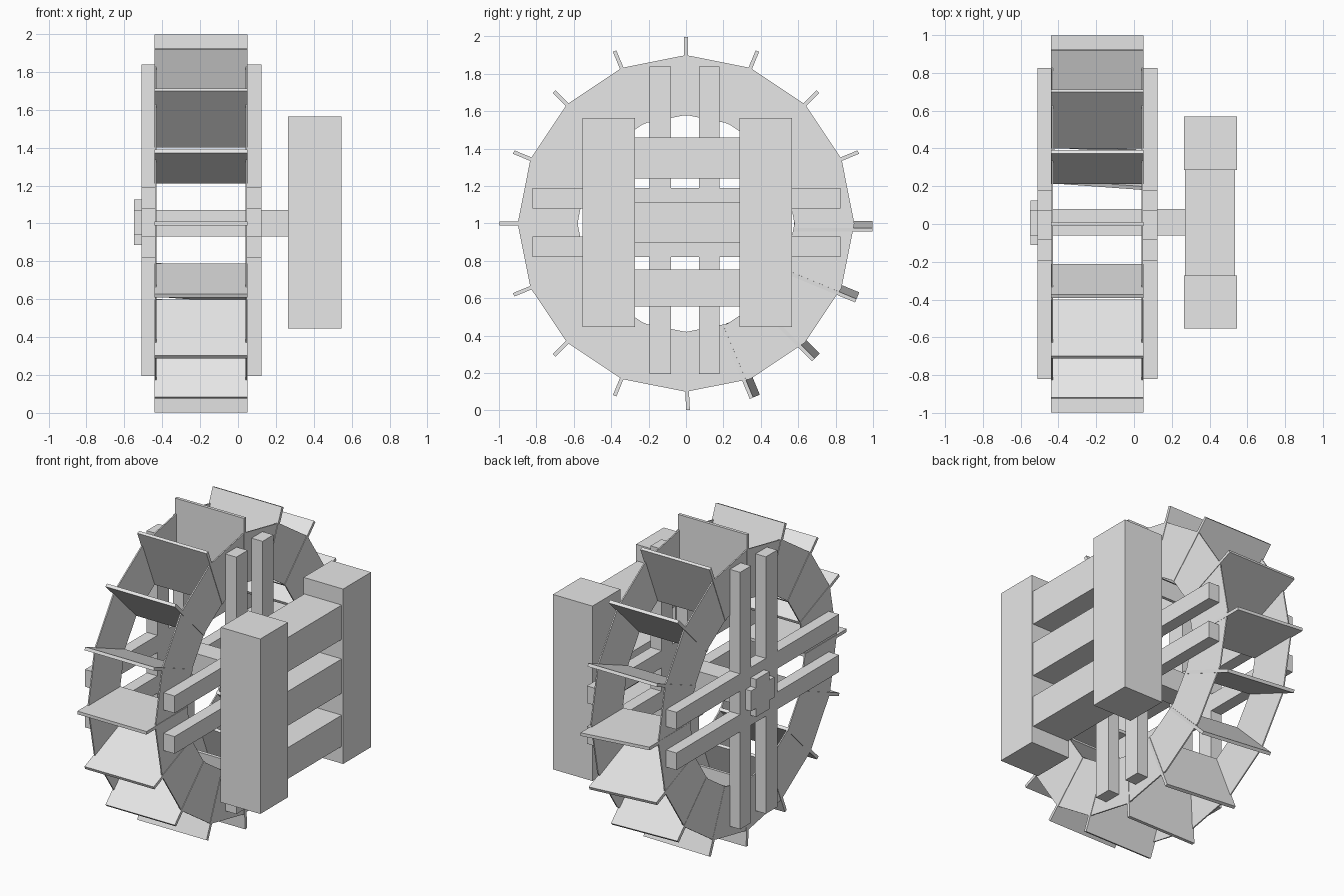
import bpy, bmesh
from math import radians, sin, cos, tau
from mathutils import Matrix, Vector

cube = bpy.data.objects.get("Cube")
if cube:
    bpy.data.objects.remove(cube, do_unlink=True)

grey = bpy.data.materials.new("plain grey")
grey.use_nodes = True
colour = (0.8, 0.8, 0.8, 1)
grey.diffuse_color = colour
grey.node_tree.nodes["Principled BSDF"].inputs["Base Color"].default_value = colour

SIDES = 16
HUB = Matrix.Translation((0, 0, 1))


def finish(name, bm):
    bmesh.ops.recalc_face_normals(bm, faces=bm.faces)
    mesh = bpy.data.meshes.new(name)
    bm.to_mesh(mesh)
    bm.free()
    mesh.materials.append(grey)
    obj = bpy.data.objects.new(name, mesh)
    bpy.context.collection.objects.link(obj)
    return obj


def block(name, size, matrix):
    bm = bmesh.new()
    bmesh.ops.create_cube(bm, size=1, matrix=matrix @ Matrix.Diagonal((*size, 1)))
    return finish(name, bm)


def box(name, x, y, z):
    """Box given by its (low, high) limits on each axis."""
    centre = [(a + b) / 2 for a, b in (x, y, z)]
    return block(name, [b - a for a, b in (x, y, z)], Matrix.Translation(centre))


def ring(name, x, inner, outer, thick):
    """Flat faceted rim lying across the wheel axis."""
    bm = bmesh.new()
    loops = []
    for r in (inner, outer):
        loops.append([bm.verts.new((x - thick / 2, r * cos(tau * i / SIDES),
                                    1 + r * sin(tau * i / SIDES)))
                      for i in range(SIDES)])
    a, b = loops
    for i in range(SIDES):
        j = (i + 1) % SIDES
        bm.faces.new((a[i], a[j], b[j], b[i]))
    geom = bmesh.ops.extrude_face_region(bm, geom=bm.faces[:])["geom"]
    moved = [g for g in geom if isinstance(g, bmesh.types.BMVert)]
    bmesh.ops.translate(bm, verts=moved, vec=Vector((thick, 0, 0)))
    return finish(name, bm)


# Wheel rims
ring("left_rim", 0.043, 0.58, 0.9, 0.008)
ring("right_rim", -0.433, 0.58, 0.9, 0.008)

# Paddles, a few of them set slightly askew
for i in range(SIDES):
    twist, tilt, shift = 0, 0, 0
    if i == 0 or i > 12:
        twist, shift = radians(4.5), -0.015
    elif i == 12:
        tilt = radians(3)
    place = (HUB @ Matrix.Rotation(tau * i / SIDES, 4, 'X')
             @ Matrix.Translation((-0.195, 0.787, shift))
             @ Matrix.Rotation(tilt, 4, 'X') @ Matrix.Rotation(twist, 4, 'Y'))
    block(f"paddle_{i + 1}", (0.49, 0.42, 0.02), place)

# Paired spokes crossing on the outer side of each rim
for side, x in (("left", (0.046, 0.125)), ("right", (-0.51, -0.434))):
    for n, (low, high) in enumerate(((-0.195, -0.08), (0.07, 0.18))):
        box(f"{side}_upright_spoke_{n + 1}", x, (low, high), (0.195, 1.84))
    for n, (low, high) in enumerate(((0.82, 0.93), (1.08, 1.19))):
        box(f"{side}_level_spoke_{n + 1}", x, (-0.82, 0.825), (low, high))

# Axle with a cross-shaped end cap
box("axle", (-0.54, 0.28), (-0.06, 0.08), (0.93, 1.07))
box("cap_upright", (-0.55, -0.51), (-0.06, 0.075), (0.885, 1.125))
box("cap_level", (-0.549, -0.51), (-0.11, 0.125), (0.94, 1.07))

# Support frame
box("front_post", (0.265, 0.545), (-0.553, -0.273), (0.445, 1.565))
box("back_post", (0.265, 0.545), (0.285, 0.568), (0.445, 1.565))
for n, (low, high) in enumerate(((0.555, 0.755), (0.895, 1.115), (1.24, 1.46))):
    box(f"cross_beam_{n + 1}", (0.27, 0.535), (-0.28, 0.29), (low, high))
